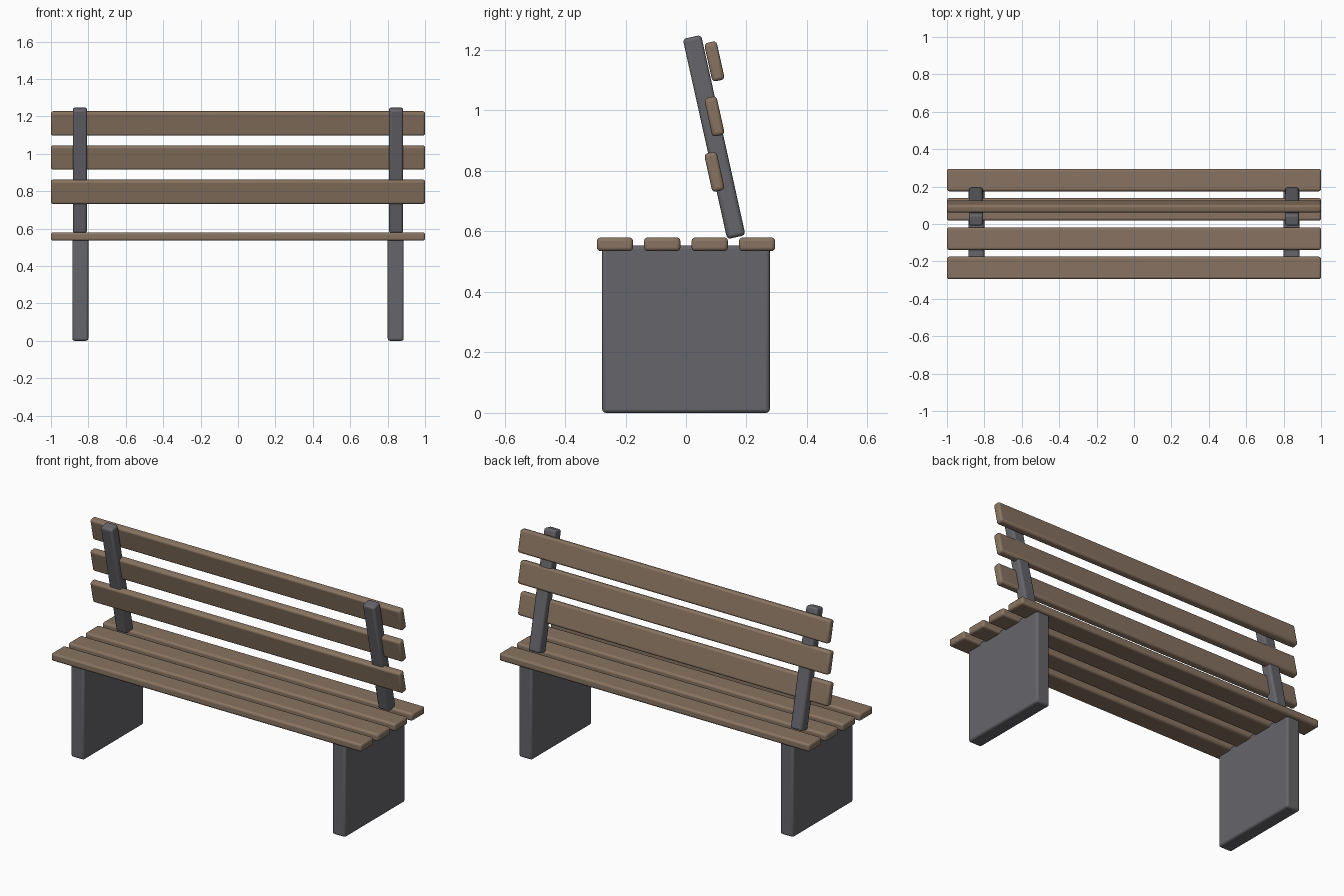
import bpy
from math import radians

if "Cube" in bpy.data.objects:
    bpy.data.objects.remove(bpy.data.objects["Cube"])


def material(name, color):
    m = bpy.data.materials.new(name)
    m.diffuse_color = (*color, 1)
    m.use_nodes = True
    m.node_tree.nodes["Principled BSDF"].inputs["Base Color"].default_value = m.diffuse_color
    return m


wood = material("wood", (0.25, 0.175, 0.12))
metal = material("dark_metal", (0.13, 0.13, 0.145))
TILT = radians(12.5)


def block(name, size, loc, mat, tilt=0.0, bevel=0.012):
    """Box with rounded edges, optionally leaning about x."""
    bpy.ops.mesh.primitive_cube_add(size=1, location=loc)
    ob = bpy.context.object
    ob.name = name
    ob.scale = size
    bpy.ops.object.transform_apply(location=False, rotation=False, scale=True)
    ob.rotation_euler.x = tilt
    mod = ob.modifiers.new("rounded_edges", "BEVEL")
    mod.width = bevel
    mod.segments = 3
    ob.data.materials.append(mat)
    bpy.ops.object.shade_smooth_by_angle(angle=radians(30))
    return ob


# Slab legs and leaning back posts, one pair per side
for side, sx in (("left", -1), ("right", 1)):
    block(f"leg_{side}", (0.085, 0.554, 0.554), (sx * 0.843, 0, 0.277), metal)
    block(f"back_post_{side}", (0.075, 0.062, 0.678),
          (sx * 0.845, 0.093, 0.912), metal, TILT)

# Four seat slats
for i, y in enumerate((-0.235, -0.0785, 0.0785, 0.235)):
    block(f"seat_slat_{i + 1}", (2.0, 0.12, 0.045), (0, y, 0.5575), wood)

# Three tilted back slats
for i, z in enumerate((0.797, 0.98, 1.162)):
    block(f"back_slat_{i + 1}", (2.0, 0.042, 0.13), (0, 0.094, z), wood, TILT)
